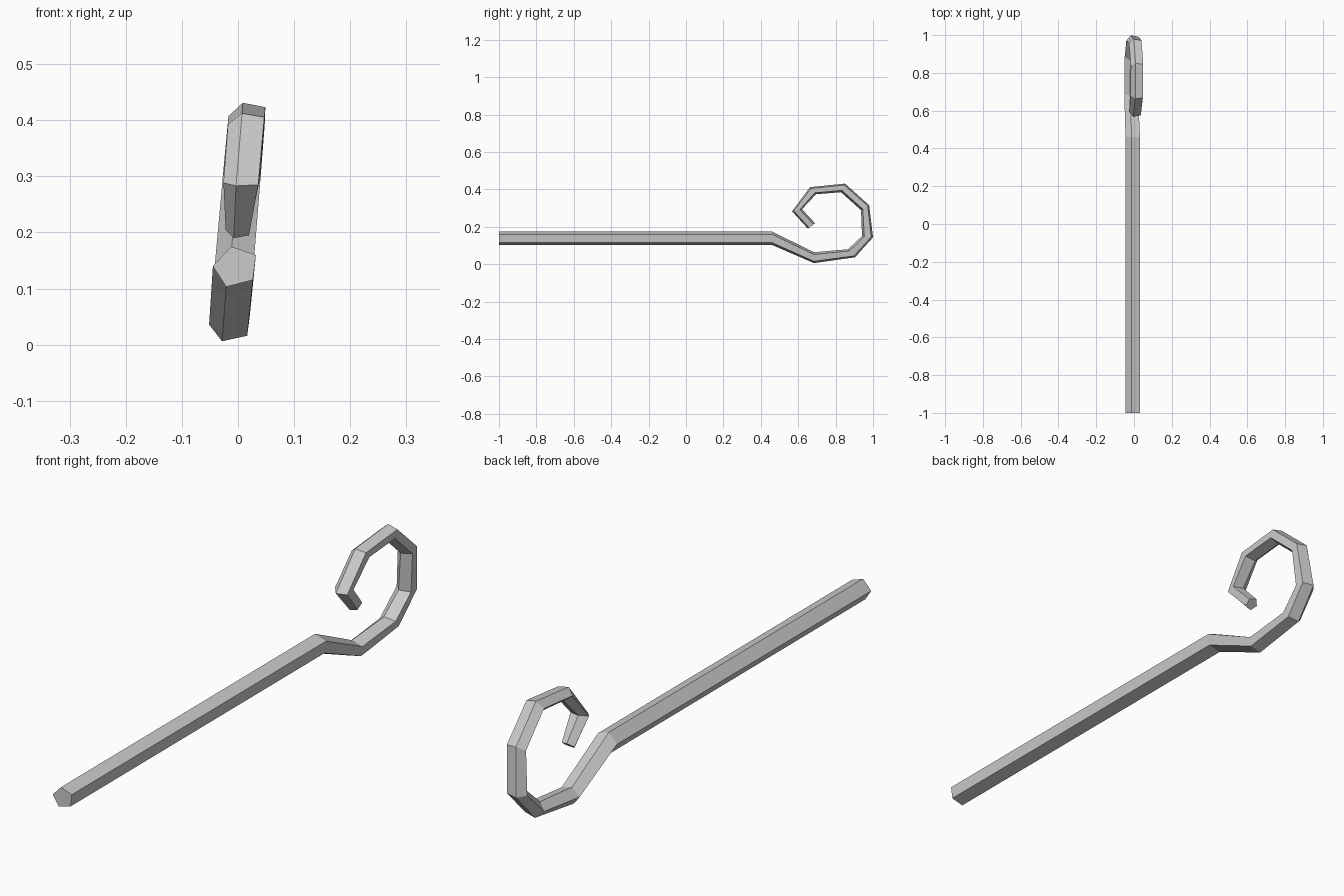
import bpy, bmesh, math
from mathutils import Vector

cube = bpy.data.objects.get("Cube")
if cube:
    bpy.data.objects.remove(cube)

SIDES, RADIUS, TURN = 5, 0.041, math.radians(34)
LEAN, LEAN_Z, LEAN_X = 0.085, 0.137, -0.004   # sideways lean of the curl

# Stations along the rod: outer (y, z), inner (y, z), width scale
stations = [
    ((-1.0, .103), (-1.0, .175), 1),
    ((.46, .103), (.46, .175), 1),
    ((.684, .006), (.684, .064), .95),
    ((.904, .037), (.866, .08), .94),
    ((1.0, .144), (.941, .15), .92),
    ((.979, .316), (.936, .289), .9),
    ((.85, .431), (.829, .385), .88),
    ((.663, .412), (.695, .374), .87),
    ((.567, .283), (.62, .294), .85),
    ((.652, .19), (.69, .219), .58),
]

# Pentagon profile, with its extent from outer to inner side
profile = [(math.cos(a), math.sin(a)) for a in
           (TURN + i * math.tau / SIDES for i in range(SIDES))]
low = min(v for u, v in profile)
high = max(v for u, v in profile)


def ring(bm, outer, inner, width):
    """Place one pentagon between its outer and inner points."""
    outer, inner = Vector(outer), Vector(inner)
    verts = []
    for u, v in profile:
        y, z = outer.lerp(inner, (v - low) / (high - low))
        x = LEAN_X + LEAN * (z - LEAN_Z) + u * RADIUS * width
        verts.append(bm.verts.new((x, y, z)))
    return verts


# Rod with curled end, closed at both ends
bm = bmesh.new()
rings = [ring(bm, *s) for s in stations]
for a, b in zip(rings, rings[1:]):
    for i in range(SIDES):
        j = (i + 1) % SIDES
        bm.faces.new((a[i], a[j], b[j], b[i]))
bm.faces.new(rings[0])
bm.faces.new(rings[-1])
bmesh.ops.recalc_face_normals(bm, faces=bm.faces)
mesh = bpy.data.meshes.new("curled_rod")
bm.to_mesh(mesh)
bm.free()

# Plain grey
grey = bpy.data.materials.new("light_grey")
grey.use_nodes = True
colour = (0.6, 0.6, 0.6, 1)
grey.diffuse_color = colour
grey.node_tree.nodes["Principled BSDF"].inputs["Base Color"].default_value = colour
mesh.materials.append(grey)

rod = bpy.data.objects.new("curled_rod", mesh)
bpy.context.collection.objects.link(rod)
